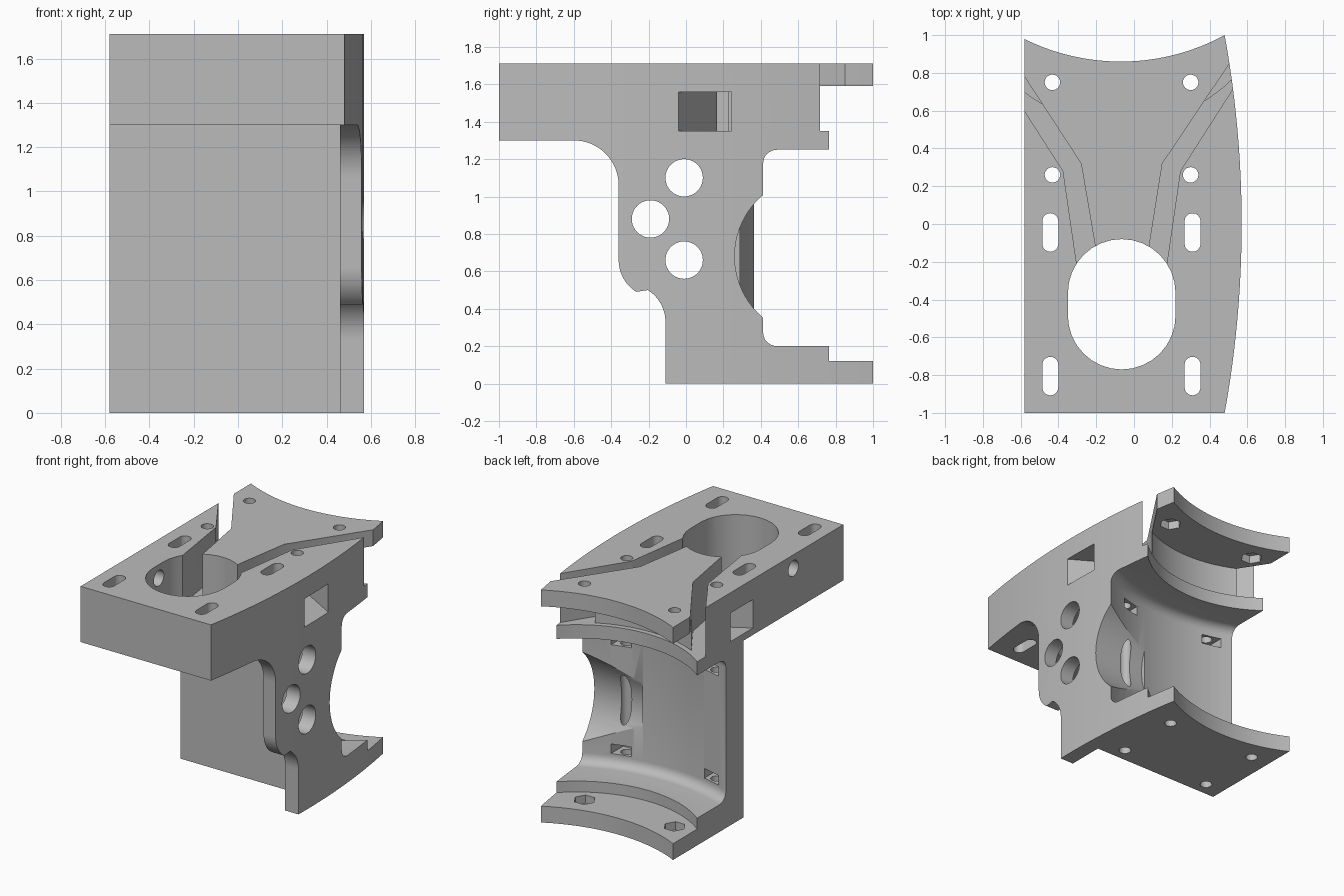
import bpy, bmesh, math
from math import cos, sin, radians, pi

cube = bpy.data.objects.get("Cube")
if cube:
    bpy.data.objects.remove(cube, do_unlink=True)

grey = bpy.data.materials.new("plain grey")
grey.use_nodes = True
colour = (0.5, 0.5, 0.5, 1)
grey.diffuse_color = colour
grey.node_tree.nodes["Principled BSDF"].inputs["Base Color"].default_value = colour


def arc(cx, cy, r, start, end, n=16):
    steps = [radians(start + (end - start) * i / n) for i in range(n + 1)]
    return [(cx + r * cos(a), cy + r * sin(a)) for a in steps]


def circle(cx, cy, r, n=32):
    return arc(cx, cy, r, 0, 360, n)[:-1]


def slot(cx, cy, r, half):
    return arc(cx, cy + half, r, 0, 180) + arc(cx, cy - half, r, 180, 360)


def rect(x0, x1, y0, y1):
    return [(x0, y0), (x1, y0), (x1, y1), (x0, y1)]


def prism(name, pts, lo, hi, axis="z", rim=0):
    """Extrude an outline along z (points x, y) or along x (points y, z)."""
    place = (lambda p, h: (p[0], p[1], h)) if axis == "z" else (lambda p, h: (h, p[0], p[1]))
    bm = bmesh.new()
    a = [bm.verts.new(place(p, lo)) for p in pts]
    b = [bm.verts.new(place(p, hi)) for p in pts]
    caps = [bm.faces.new(a), bm.faces.new(b)]
    for i in range(len(pts)):
        j = (i + 1) % len(pts)
        bm.faces.new((a[i], a[j], b[j], b[i]))
    bmesh.ops.recalc_face_normals(bm, faces=bm.faces)
    if rim:
        edges = list({e for f in caps for e in f.edges})
        bmesh.ops.bevel(bm, geom=edges, offset=rim, segments=6, profile=0.5, affect="EDGES")
    mesh = bpy.data.meshes.new(name)
    bm.to_mesh(mesh)
    bm.free()
    obj = bpy.data.objects.new(name, mesh)
    bpy.context.scene.collection.objects.link(obj)
    return obj


# Solid footprint: straight left side, bowed right side, hollow back edge
bow = math.degrees(math.asin(1 / 5.6))
outline = [(-0.58, -1)] + arc(-5.03, 0, 5.6, -bow, bow, 24)
a0 = math.degrees(math.atan2(1.0 - 2.01, 0.55))
a1 = math.degrees(math.atan2(0.98 - 2.01, -0.51))
outline += arc(-0.07, 2.01, 1.15, a0, a1, 32)[1:-1] + [(-0.58, 0.98)]
bracket = prism("bracket", outline, 0, 1.71)
bracket.data.materials.append(grey)


def cut(*args, **kw):
    cutter = prism("cutter", *args, **kw)
    cutter.hide_render = True
    mod = bracket.modifiers.new("cut", "BOOLEAN")
    mod.operation = "DIFFERENCE"
    mod.solver = "EXACT"
    mod.object = cutter
    bpy.context.view_layer.update()
    graph = bpy.context.evaluated_depsgraph_get()
    mesh = bpy.data.meshes.new_from_object(bracket.evaluated_get(graph))
    bracket.modifiers.clear()
    bracket.data = mesh
    bpy.data.objects.remove(cutter, do_unlink=True)


# Space under the front block, leaving the side plate
cut(rect(-1, 0.46, -2, 0.16), -1, 1.30)

# Curved front edge of the side plate
edge = [(-2, -1), (-0.11, -1)]
edge += arc(-0.31, 0.33, 0.2, 0, 58) + arc(-0.16, 0.66, 0.2, 238, 180)
edge += arc(-0.60, 1.06, 0.24, 0, 90) + [(-2, 1.30)]
cut(edge, 0.455, 1, axis="x")

# Back: lips, neck groove and the filleted main hollow
cut(circle(-0.07, 1.37, 0.843, 96), 0.12, 1.5)
cut(circle(-0.07, 1.37, 0.88, 96), 1.35, 1.59)
cut(circle(-0.07, 1.74, 1.467, 128), 0.20, 1.25, rim=0.07)

# Round scoop through the side wall
cut(circle(0.69, 0.68, 0.43, 72), 0.15, 1, axis="x")

# Large opening in the front block
cut(slot(-0.065, -0.425, 0.285, 0.06), 1, 2)

# Forked channels from the opening to the back corners
cut([(0.06, -0.25), (0.08, -0.12), (0.15, 0.32), (0.60, 0.99),
     (0.60, 0.835), (0.245, 0.28), (0.165, -0.27)], 1.35, 2)
cut([(-0.18, -0.25), (-0.205, -0.12), (-0.28, 0.32), (-0.70, 0.964),
     (-0.70, 0.787), (-0.375, 0.28), (-0.295, -0.27)], 1.35, 2)

# Slanted square windows into the channels
cut([(0.65, -0.087), (0.65, 0.193), (0.29, 0.40), (0.22, 0.17)], 1.35 + 0.001, 1.56)
cut([(-0.65, 0.01), (-0.65, 0.27), (-0.38, 0.427), (-0.34, 0.19)], 1.35 + 0.001, 1.56)

# Round hole in the left wall of the opening
cut(circle(-0.42, 1.61, 0.058), -1, -0.2, axis="x")

# Three holes in the side plate
for y, z in ((-0.01, 1.10), (-0.01, 0.66), (-0.19, 0.88)):
    cut(circle(y, z, 0.1, 40), 0.4, 1, axis="x")

# Elongated mounting slots
for x in (-0.443, 0.31):
    for y in (-0.045, -0.805):
        cut(slot(x, y, 0.042, 0.06), 1, 2)

# Screw holes, hexagonal pockets and nut slots
for x in (-0.432, 0.30):
    for y in (0.75, 0.26):
        cut(circle(x, y, 0.041, 24), -1, 2)
    cut(circle(x, 0.75, 0.075, 6), 0.06, 0.2)
    cut(circle(x, 0.75, 0.075, 6), 1.5, 1.65)
    for z in (0.32, 1.12):
        cut(rect(x - 0.07, x + 0.07, 0.2, 0.5), z - 0.035, z + 0.035)

# Smooth the curved walls, keeping edges sharp
bpy.ops.object.select_all(action="DESELECT")
bracket.select_set(True)
bpy.context.view_layer.objects.active = bracket
bpy.ops.object.shade_smooth_by_angle(angle=radians(25))
